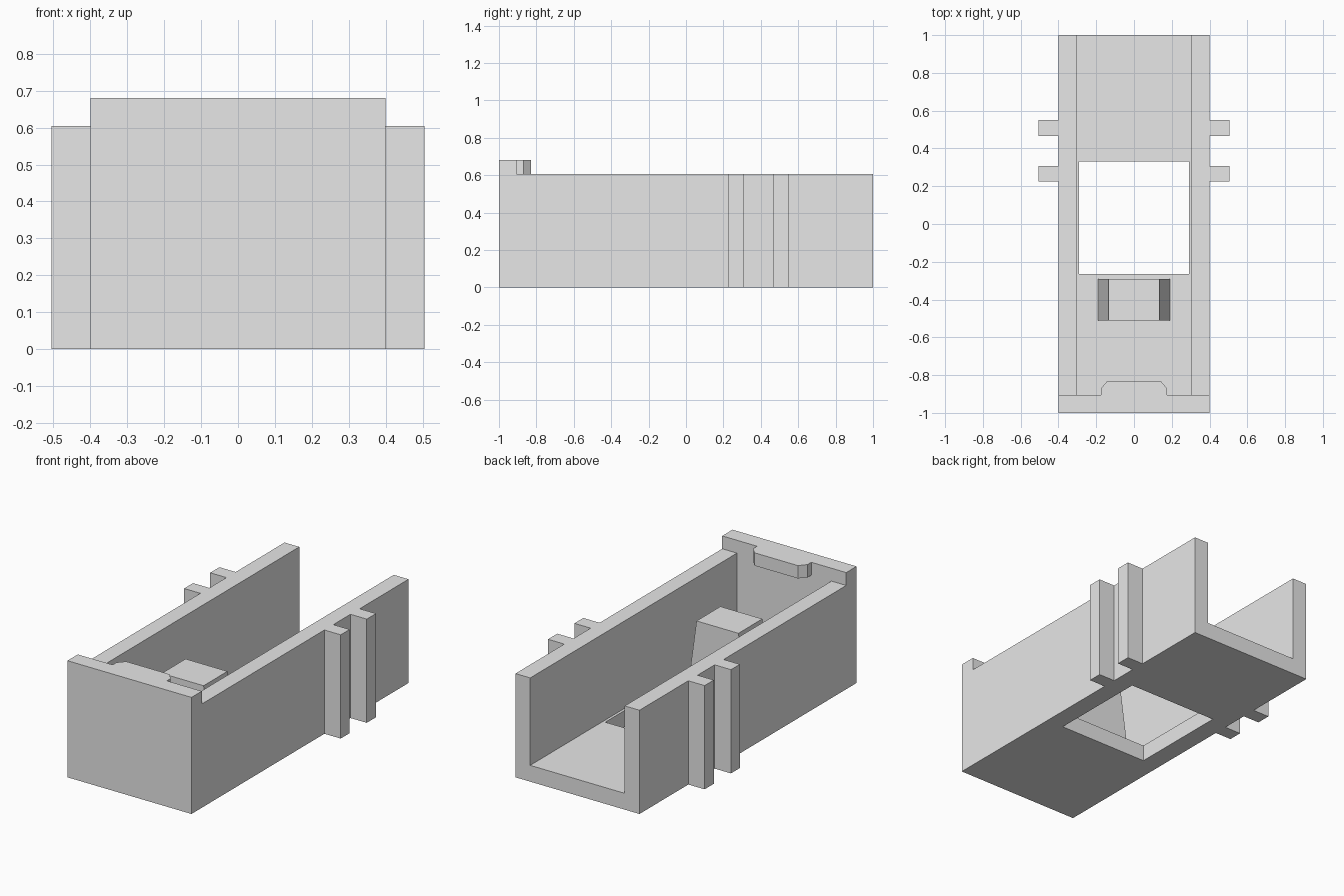
import bpy, bmesh
from math import radians
from mathutils import Vector

cube = bpy.data.objects.get("Cube")
if cube:
    bpy.data.objects.remove(cube, do_unlink=True)

grey = bpy.data.materials.new("plain_grey")
grey.use_nodes = True
colour = (0.8, 0.8, 0.8, 1)
grey.diffuse_color = colour
grey.node_tree.nodes["Principled BSDF"].inputs["Base Color"].default_value = colour


def prism(name, outline, sweep):
    """Extrude a closed outline of 3D points along a vector."""
    bm = bmesh.new()
    face = bm.faces.new([bm.verts.new(p) for p in outline])
    new = bmesh.ops.extrude_face_region(bm, geom=[face], use_keep_orig=True)["geom"]
    verts = [g for g in new if isinstance(g, bmesh.types.BMVert)]
    bmesh.ops.translate(bm, verts=verts, vec=Vector(sweep))
    bmesh.ops.recalc_face_normals(bm, faces=bm.faces)
    mesh = bpy.data.meshes.new(name)
    bm.to_mesh(mesh)
    bm.free()
    mesh.materials.append(grey)
    obj = bpy.data.objects.new(name, mesh)
    bpy.context.collection.objects.link(obj)
    return obj


def box(name, x, y, z):
    outline = [(x[0], y[0], z[0]), (x[1], y[0], z[0]),
               (x[1], y[1], z[0]), (x[0], y[1], z[0])]
    return prism(name, outline, (0, 0, z[1] - z[0]))


def combine(target, tool, operation):
    """Apply a boolean, tidy coplanar faces and remove the tool."""
    tool.hide_render = True
    mod = target.modifiers.new(operation, 'BOOLEAN')
    mod.operation, mod.object, mod.solver = operation, tool, 'EXACT'
    graph = bpy.context.evaluated_depsgraph_get()
    mesh = bpy.data.meshes.new_from_object(target.evaluated_get(graph))
    target.modifiers.clear()
    bm = bmesh.new()
    bm.from_mesh(mesh)
    bmesh.ops.remove_doubles(bm, verts=bm.verts, dist=1e-5)
    bmesh.ops.dissolve_limit(bm, angle_limit=radians(1), verts=bm.verts, edges=bm.edges)
    bm.to_mesh(mesh)
    bm.free()
    target.data = mesh
    bpy.data.objects.remove(tool, do_unlink=True)


HALF_W, INNER, WALL_TOP, PANEL_TOP = 0.4, 0.305, 0.605, 0.68
FLOOR, PANEL_BACK = 0.095, -0.905

# Open channel with a taller front panel and a window through the floor
channel = box("channel_body", (-HALF_W, HALF_W), (-1, 1), (0, PANEL_TOP))
combine(channel, box("wall_trim", (-1, 1), (PANEL_BACK, 1.2), (WALL_TOP, 1)), 'DIFFERENCE')
combine(channel, box("cavity", (-INNER, INNER), (PANEL_BACK, 1.2), (FLOOR, 1)), 'DIFFERENCE')
combine(channel, box("floor_window", (-0.29, 0.29), (-0.265, 0.33), (-0.2, 0.3)), 'DIFFERENCE')

# Chamfered lip at the top of the front panel
half = [(0.175, -0.95), (0.175, -0.87), (0.14, -0.83)]
plan = half + [(-x, y) for x, y in reversed(half)]
lip = prism("lip", [(x, y, WALL_TOP) for x, y in plan], (0, 0, PANEL_TOP - WALL_TOP))
combine(channel, lip, 'UNION')

# Tapered block standing on the floor
prism("tapered_block",
      [(-0.19, -0.51, FLOOR), (0.19, -0.51, FLOOR), (0.135, -0.51, 0.49), (-0.135, -0.51, 0.49)],
      (0, 0.22, 0))

# Pairs of upright ribs on both outer walls
for side, sign in (("left", 1), ("right", -1)):
    for place, y in (("front", (0.225, 0.307)), ("rear", (0.465, 0.55))):
        x = sorted((sign * HALF_W, sign * 0.505))
        box(f"{side}_{place}_rib", x, y, (0, WALL_TOP))
